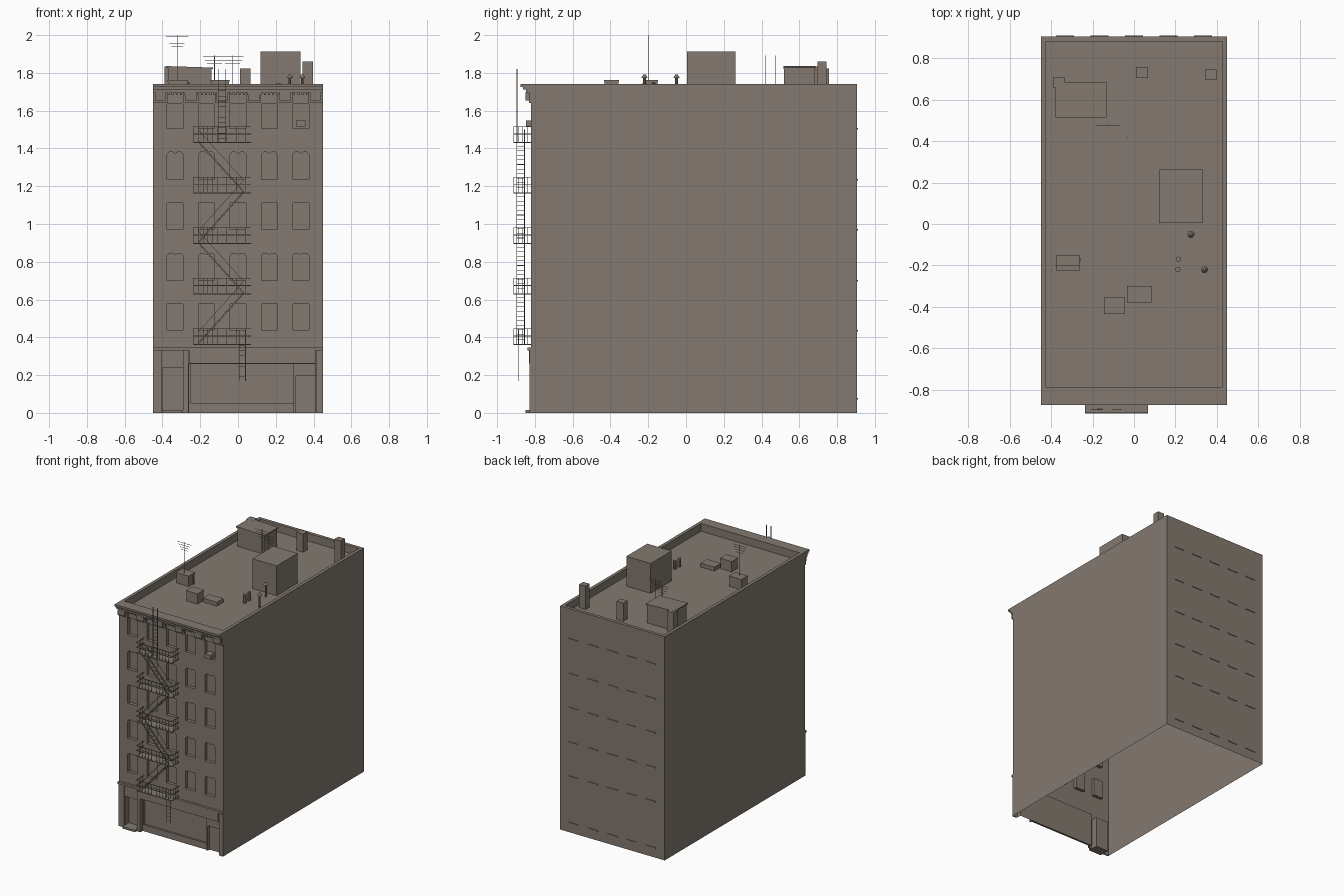
import bpy, bmesh, math
from mathutils import Vector

if "Cube" in bpy.data.objects:
    bpy.data.objects.remove(bpy.data.objects["Cube"])

mat = bpy.data.materials.new("taupe masonry")
mat.diffuse_color = (0.23, 0.193, 0.16, 1)
mat.use_nodes = True
mat.node_tree.nodes["Principled BSDF"].inputs["Base Color"].default_value = mat.diffuse_color


def finish(name, bm):
    bmesh.ops.recalc_face_normals(bm, faces=bm.faces)
    me = bpy.data.meshes.new(name)
    bm.to_mesh(me)
    bm.free()
    ob = bpy.data.objects.new(name, me)
    bpy.context.collection.objects.link(ob)
    me.materials.append(mat)
    return ob


def add_box(bm, x0, x1, y0, y1, z0, z1):
    vs = bmesh.ops.create_cube(bm, size=1)["verts"]
    for v in vs:
        v.co = Vector(((x0 + x1) / 2 + v.co.x * (x1 - x0),
                       (y0 + y1) / 2 + v.co.y * (y1 - y0),
                       (z0 + z1) / 2 + v.co.z * (z1 - z0)))


def boxes(name, items):
    bm = bmesh.new()
    for b in items:
        add_box(bm, *b)
    return finish(name, bm)


def add_prism(bm, pts, y0, y1):
    """Extrude an outline in x,z along y."""
    a = [bm.verts.new((x, y0, z)) for x, z in pts]
    b = [bm.verts.new((x, y1, z)) for x, z in pts]
    n = len(pts)
    bm.faces.new(a)
    bm.faces.new(b[::-1])
    for i in range(n):
        bm.faces.new((a[i], b[i], b[(i + 1) % n], a[(i + 1) % n]))


def add_pole(bm, x, y, z0, z1, r, r2=None):
    vs = bmesh.ops.create_cone(bm, cap_ends=True, segments=10, radius1=r,
                               radius2=r if r2 is None else r2, depth=z1 - z0)["verts"]
    bmesh.ops.translate(bm, verts=vs, vec=(x, y, (z0 + z1) / 2))


FRONT, BACK, W, TOP, ROOF = -0.82, 0.905, 0.45, 1.74, 1.68
COLS = [-0.333, -0.166, 0.0, 0.166, 0.333]
# bottom, top, arched
ROWS = [(0.44, 0.58, False), (0.70, 0.845, True), (0.97, 1.115, False),
        (1.235, 1.38, True), (1.505, 1.637, False)]

# Openings: windows, doors, shopfront and roof well
bm = bmesh.new()
for z0, z1, arched in ROWS:
    for x in COLS:
        h = 0.042
        if arched:
            head = [(h, z1 - 0.012), (h * 0.75, z1), (h * 0.3, z1), (0, z1 - 0.01),
                    (-h * 0.3, z1), (-h * 0.75, z1), (-h, z1 - 0.012)]
        else:
            head = [(h, z1 - 0.005), (h - 0.006, z1), (-h + 0.006, z1), (-h, z1 - 0.005)]
        add_prism(bm, [(-h + x, z0), (h + x, z0)] + [(x + a, b) for a, b in head],
                  FRONT - 0.05, FRONT + 0.025)
add_box(bm, -0.40, -0.292, FRONT - 0.05, FRONT + 0.05, -0.05, 0.24)
add_prism(bm, [(-0.26, -0.05), (0.41, -0.05), (0.41, 0.26), (-0.26, 0.26)],
          FRONT - 0.05, FRONT + 0.035)
add_box(bm, -0.425, 0.425, -0.79, 0.88, ROOF, TOP + 0.1)
cutter = finish("opening_cutter", bm)
cutter.hide_render = True

# Main building shell, open underneath
body = boxes("building_shell", [(-W, W, FRONT, BACK, 0, TOP)])
mod = body.modifiers.new("openings", "BOOLEAN")
mod.object = cutter
mod.solver = "EXACT"
dg = bpy.context.evaluated_depsgraph_get()
me = bpy.data.meshes.new_from_object(body.evaluated_get(dg))
body.modifiers.clear()
body.data = me
bm = bmesh.new()
bm.from_mesh(me)
low = [f for f in bm.faces if f.calc_center_median().z < 0.001]
bmesh.ops.delete(bm, geom=low, context="FACES")
bm.to_mesh(me)
bm.free()
bpy.data.objects.remove(cutter)

# Shopfront: stall riser, mullions, side door leaf
boxes("shopfront_frame", [(-0.26, 0.305, FRONT + 0.02, FRONT + 0.036, 0, 0.05),
                          (-0.26, -0.25, FRONT + 0.015, FRONT + 0.036, 0.05, 0.26),
                          (0.295, 0.305, FRONT + 0.01, FRONT + 0.036, 0, 0.26),
                          (0.305, 0.41, FRONT + 0.01, FRONT + 0.036, 0.195, 0.26)])
boxes("door_step", [(-0.40, -0.292, -0.85, FRONT + 0.05, 0, 0.015)])
boxes("shop_fascia", [(-0.26, 0.41, -0.832, FRONT, 0.262, 0.33),
                      (-W, W, -0.838, FRONT, 0.33, 0.347)])
boxes("pilaster", [(-W, -0.402, -0.828, FRONT, 0, 0.33),
                   (-0.29, -0.262, -0.828, FRONT, 0, 0.33),
                   (0.415, W, -0.828, FRONT, 0, 0.33)])

# Cornice with dentils and brackets
boxes("cornice", [(-W, W, -0.875, FRONT, 1.725, TOP),
                  (-W, W, -0.862, FRONT, 1.712, 1.725),
                  (-W, W, -0.848, FRONT, 1.695, 1.712)])
boxes("dentils", [(-0.44 + i * 0.0222, -0.43 + i * 0.0222, -0.843, FRONT, 1.682, 1.695)
                  for i in range(40)])
br = []
for c in (-0.41, -0.25, -0.083, 0.083, 0.25, 0.41):
    br += [(c - 0.04, c + 0.04, -0.832, FRONT, 1.64, 1.695),
           (c - 0.03, c + 0.03, -0.85, FRONT, 1.655, 1.695)]
boxes("cornice_brackets", br)
boxes("window_air_conditioner", [(0.307, 0.357, -0.848, FRONT + 0.025, 1.515, 1.548)])

# Rear window sills
boxes("rear_sills", [(x - 0.043, x + 0.043, BACK, BACK + 0.005, z - 0.004, z + 0.004)
                     for x in COLS for z in (0.075, 0.435, 0.70, 0.97, 1.235, 1.505)])

# Fire escape landings and railings
T = 0.002
X0, X1, Y0 = -0.237, 0.068, -0.912
LEVELS = [0.362, 0.63, 0.897, 1.165, 1.432]
decks, rails = [], []
for z in LEVELS:
    decks.append((X0, X1, Y0, FRONT, z - 0.003, z + 0.003))
    for h in (0.045, 0.083):
        rails.append((X0, X1, Y0 - T, Y0 + T, z + h - T, z + h + T))
        for x in (X0 + T, X1 - T):
            rails.append((x - T, x + T, Y0, FRONT, z + h - T, z + h + T))
    for i in range(13):
        x = X0 + T + i * (X1 - X0 - 2 * T) / 12
        rails.append((x - T / 2, x + T / 2, Y0 - T / 2, Y0 + T / 2, z, z + 0.083))
    for i in range(1, 4):
        y = Y0 + i * 0.024
        for x in (X0 + T, X1 - T):
            rails.append((x - T / 2, x + T / 2, y - T / 2, y + T / 2, z, z + 0.083))
boxes("fire_escape_landings", decks)
boxes("fire_escape_railings", rails)

# Zigzag stairs: stringers, handrails and treads
bm = bmesh.new()
for i in range(4):
    xa, xb = (-0.21, 0.03) if i % 2 == 0 else (0.03, -0.21)
    za, zb = LEVELS[i], LEVELS[i + 1]
    for y in (-0.895, -0.855):
        for lift, t in ((0.0, 0.010), (0.065, 0.003)):
            add_prism(bm, [(xa, za + lift), (xb, zb + lift), (xb, zb + lift + t),
                           (xa, za + lift + t)], y - 0.0015, y + 0.0015)
    for k in range(1, 11):
        x, z = xa + (xb - xa) * k / 11, za + (zb - za) * k / 11
        add_box(bm, x - 0.008, x + 0.008, -0.895, -0.855, z + 0.003, z + 0.006)
finish("fire_escape_stairs", bm)


# Ladders below the first landing and up to the roof
def ladder(name, x0, x1, y, z0, z1, top):
    items = [(x - T, x + T, y - T, y + T, z0, z1) for x in (x0, x1)]
    n = int((top - z0) / 0.028)
    items += [(x0, x1, y - T / 2, y + T / 2, z0 + 0.02 + i * 0.028, z0 + 0.022 + i * 0.028)
              for i in range(n)]
    boxes(name, items)


ladder("drop_ladder", 0.007, 0.04, -0.885, 0.17, 0.44, 0.38)
ladder("roof_ladder", -0.105, -0.065, -0.895, 1.432, 1.82, 1.74)

# Rooftop structures
boxes("stair_bulkhead", [(0.12, 0.33, 0.005, 0.262, ROOF, 1.912)])
bm = bmesh.new()
add_prism(bm, [(-0.37, ROOF), (-0.14, ROOF), (-0.14, 1.822), (-0.37, 1.827)], 0.52, 0.68)
add_prism(bm, [(-0.378, 1.826), (-0.133, 1.82), (-0.133, 1.828), (-0.378, 1.836)],
          0.515, 0.686)
finish("roof_shed", bm)
boxes("chimneys", [(-0.39, -0.335, 0.66, 0.71, ROOF, 1.835),
                   (0.01, 0.067, 0.705, 0.757, ROOF, 1.822),
                   (0.342, 0.398, 0.695, 0.745, ROOF, 1.86)])
boxes("roof_units", [(-0.37, -0.267, -0.225, -0.152, ROOF, 1.752),
                     (-0.373, -0.264, -0.228, -0.149, 1.752, 1.762),
                     (-0.142, -0.047, -0.432, -0.358, ROOF, 1.752),
                     (-0.145, -0.044, -0.435, -0.355, 1.752, 1.762),
                     (-0.035, 0.085, -0.38, -0.30, ROOF, 1.71)])
bm = bmesh.new()
for x, y in ((0.275, -0.05), (0.34, -0.22)):
    add_pole(bm, x, y, ROOF, 1.775, 0.007)
    add_pole(bm, x, y, 1.772, 1.792, 0.017, 0.006)
for x, y in ((0.215, -0.17), (0.212, -0.22)):
    add_pole(bm, x, y, ROOF, 1.745, 0.013)
add_pole(bm, -0.265, -0.172, ROOF, 1.75, 0.009)
vents = finish("vent_pipes", bm)
bpy.context.view_layer.objects.active = vents
vents.select_set(True)
bpy.ops.object.shade_smooth_by_angle()

# Aerials: mast with cross arms (x, y, base, top, half widths from the top down)
arms = []
for x, y, z0, z1, halves in ((-0.322, -0.2, 1.76, 2.0, (0.06, 0.05, 0.04, 0.03)),
                             (-0.125, 0.475, ROOF, 1.893, (0.06, 0.05, 0.04, 0.03)),
                             (-0.03, 0.42, ROOF, 1.893, (0.06, 0.05, 0.04, 0.03))):
    arms.append((x - T, x + T, y - T, y + T, z0, z1))
    for i, h in enumerate(halves):
        z = z1 - 0.008 - i * 0.018
        arms.append((x - h, x + h, y - T / 2, y + T / 2, z - T / 2, z + T / 2))
boxes("aerials", arms)
